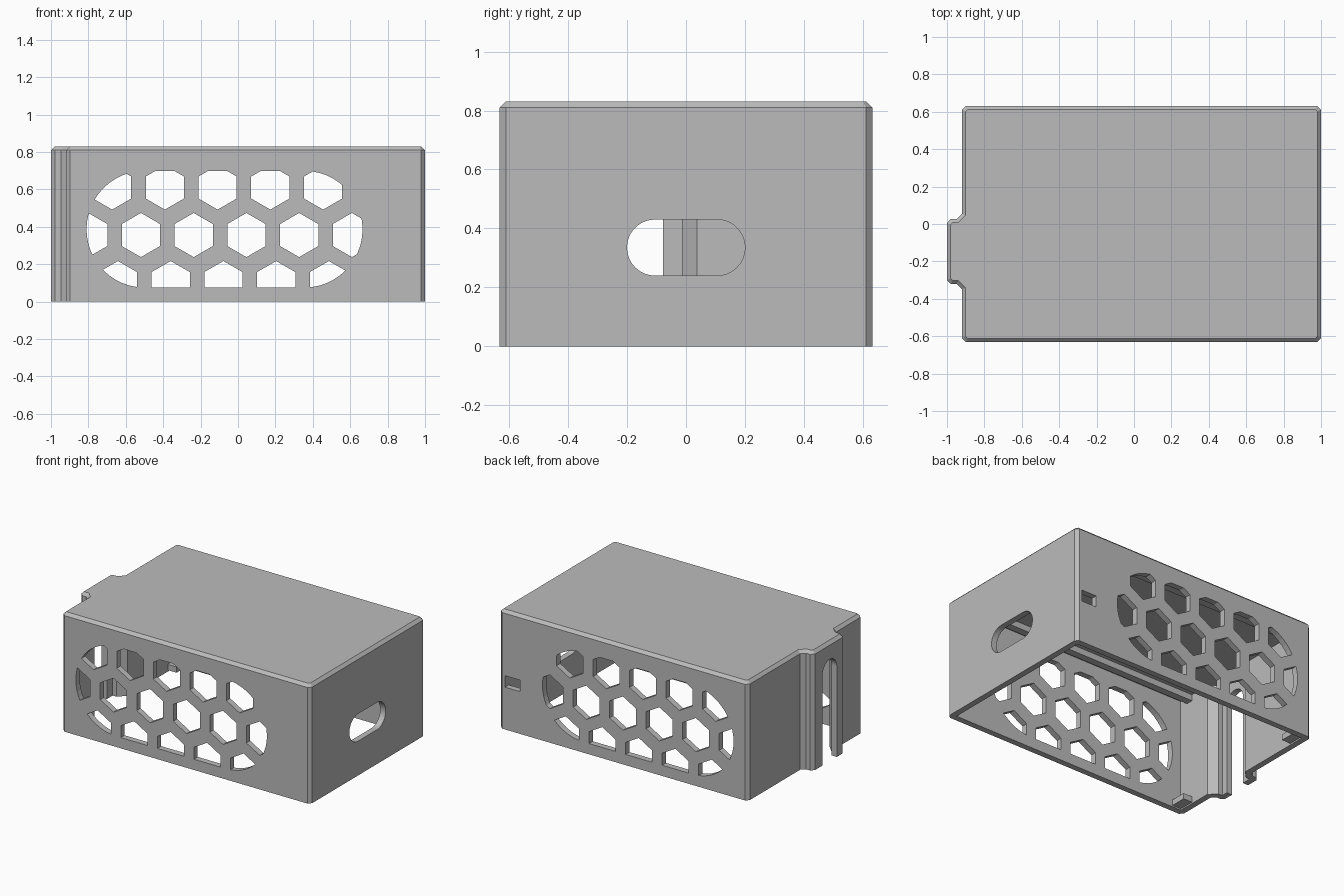
import bpy, bmesh, math
from mathutils import Matrix

if "Cube" in bpy.data.objects:
    bpy.data.objects.remove(bpy.data.objects["Cube"])

grey = bpy.data.materials.new("matte_grey")
grey.use_nodes = True
grey.diffuse_color = (0.5, 0.5, 0.5, 1)
grey.node_tree.nodes["Principled BSDF"].inputs["Base Color"].default_value = (0.5, 0.5, 0.5, 1)

# Axis frames: the profile plane of each prism
FLAT = Matrix.Identity(4)
FRONT = Matrix.Rotation(math.pi / 2, 4, 'X')                  # profile (x, z), depth along -y
SIDE = Matrix(((0, 0, 1, 0), (1, 0, 0, 0), (0, 1, 0, 0), (0, 0, 0, 1)))  # profile (y, z), depth along x


def prism(name, profiles, low, high, frame=FLAT, top_bevel=0):
    """Extrude closed outlines from low to high along the frame's depth."""
    bm = bmesh.new()
    for outline in profiles:
        base = bm.faces.new([bm.verts.new((a, b, low)) for a, b in outline])
        cap = bmesh.ops.extrude_face_region(bm, geom=[base])["geom"]
        bmesh.ops.translate(bm, verts=[v for v in cap if isinstance(v, bmesh.types.BMVert)],
                            vec=(0, 0, high - low))
    if top_bevel:
        rim = [e for e in bm.edges if all(v.co.z > high - 0.001 for v in e.verts)]
        bmesh.ops.bevel(bm, geom=rim, offset=top_bevel, segments=1, affect='EDGES')
    bmesh.ops.transform(bm, matrix=frame, verts=bm.verts)
    bmesh.ops.recalc_face_normals(bm, faces=bm.faces)
    mesh = bpy.data.meshes.new(name)
    bm.to_mesh(mesh)
    bm.free()
    mesh.materials.append(grey)
    obj = bpy.data.objects.new(name, mesh)
    bpy.context.collection.objects.link(obj)
    return obj


def combine(target, other, operation):
    """Apply a boolean and discard the helper."""
    mod = target.modifiers.new(operation.lower(), 'BOOLEAN')
    mod.operation, mod.object, mod.solver = operation, other, 'EXACT'
    bpy.context.view_layer.objects.active = target
    bpy.ops.object.modifier_apply(modifier=mod.name)
    bpy.data.objects.remove(other)


def rect(x0, x1, y0, y1):
    return [(x0, y0), (x1, y0), (x1, y1), (x0, y1)]


def stadium(left, right, centre, radius, steps=24):
    """Outline of a long hole with round ends."""
    pts = []
    for middle, start in ((right - radius, -math.pi / 2), (left + radius, math.pi / 2)):
        for i in range(steps + 1):
            t = start + math.pi * i / steps
            pts.append((middle + radius * math.cos(t), centre + radius * math.sin(t)))
    return pts


def hexagon(x, z, radius):
    return [(x + radius * math.cos(math.radians(a)), z + radius * math.sin(math.radians(a)))
            for a in range(30, 390, 60)]


# Outer shell with chamfered corners and a bump on the end wall
outer = [(0.978, -0.632), (1, -0.61), (1, 0.61), (0.978, 0.632), (-0.898, 0.632), (-0.92, 0.61),
         (-0.92, 0.055), (-0.947, 0.028), (-0.978, 0.028), (-1, 0.006),
         (-1, -0.3), (-0.978, -0.322), (-0.947, -0.322), (-0.92, -0.349),
         (-0.92, -0.61), (-0.898, -0.632)]
shell = prism("case_shell", [outer], 0, 0.83, top_bevel=0.02)

# Hollow inside, open at the bottom
inner = [(0.958, -0.59), (0.958, 0.59), (-0.878, 0.59), (-0.878, 0.037), (-0.928, -0.014),
         (-0.958, -0.014), (-0.958, -0.28), (-0.928, -0.28), (-0.878, -0.331), (-0.878, -0.59)]
combine(shell, prism("cavity_cutter", [inner], -0.1, 0.788), 'DIFFERENCE')

# Honeycomb vents through front and back, clipped to a rounded field
pitch = 0.282
cells = []
for z, start, count in ((0.61, -0.673, 5), (0.356, -0.801, 6), (0.099, -0.642, 5)):
    cells += [hexagon(start + pitch * i, z, 0.118) for i in range(count)]
vents = prism("vent_cutter", cells, -0.9, 0.9, FRONT)
combine(vents, prism("vent_field", [stadium(-0.81, 0.666, 0.387, 0.312)], -0.8, 0.8, FRONT), 'INTERSECT')
combine(shell, vents, 'DIFFERENCE')

# Round-ended cable hole in the right-hand wall
combine(shell, prism("cable_cutter", [stadium(-0.2, 0.2, 0.335, 0.095)], 0.9, 1.1, SIDE), 'DIFFERENCE')

# Tall arched slot in the bump, open at the bottom
arch = [(-0.235, -0.1), (-0.078, -0.1)]
arch += [(-0.1565 + 0.0785 * math.cos(math.pi * i / 20), 0.632 + 0.0785 * math.sin(math.pi * i / 20))
         for i in range(21)]
combine(shell, prism("arch_cutter", [arch], -1.1, -0.9, SIDE), 'DIFFERENCE')

# Small rectangular port in the back wall
combine(shell, prism("port_cutter", [rect(0.84, 0.955, 0.295, 0.375)], -0.7, -0.5, FRONT), 'DIFFERENCE')

# Corner tabs and ceiling rails inside
for side, label in ((-1, "front"), (1, "back")):
    tab = rect(-0.89, -0.81, *sorted((side * 0.6, side * 0.48)))
    prism(label + "_corner_tab", [tab], 0.01, 0.05)
    rail = rect(-0.885, 0.965, *sorted((side * 0.53, side * 0.48)))
    prism(label + "_ceiling_rail", [rail], 0.745, 0.795)
